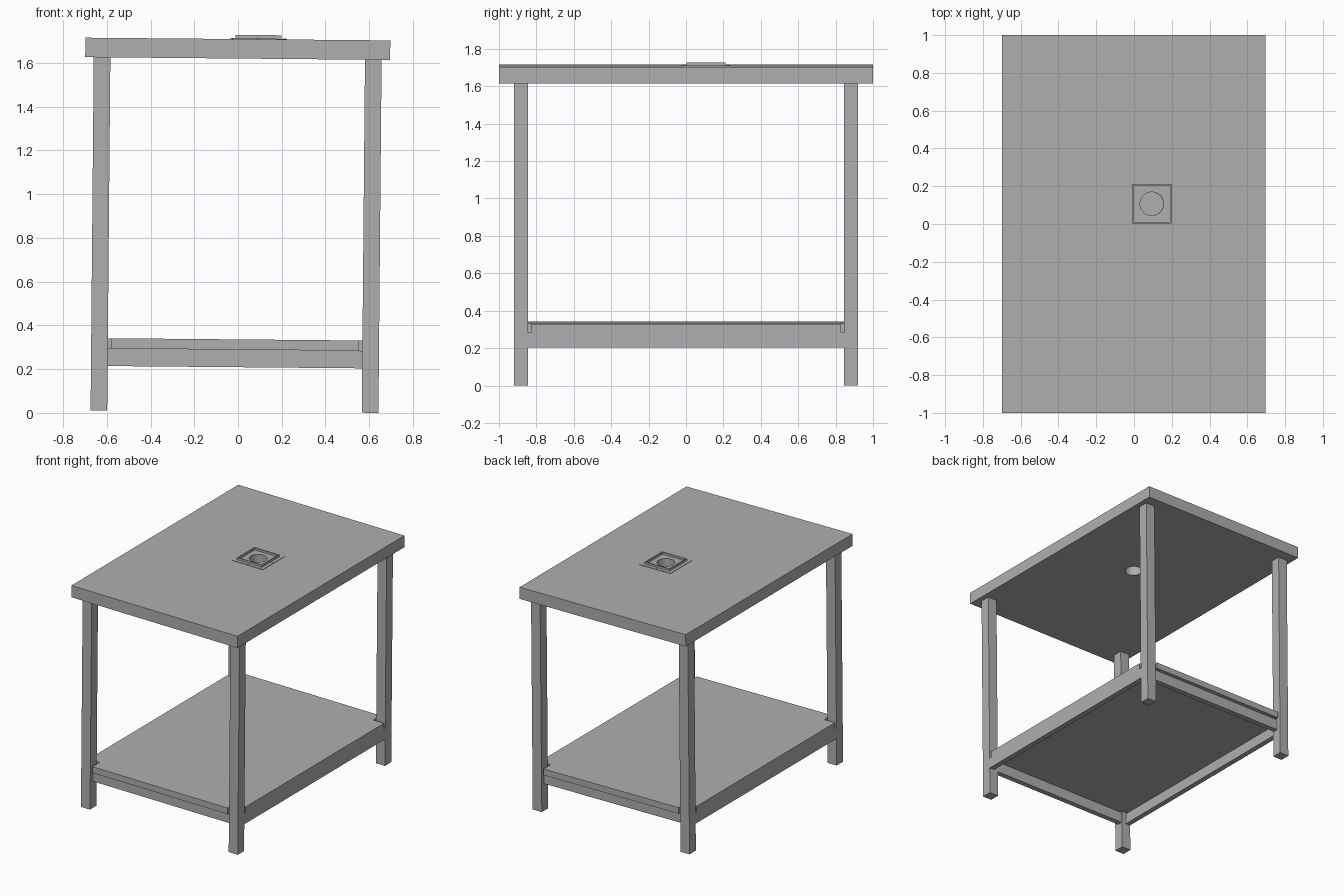
import bpy, bmesh, math
from mathutils import Matrix

cube = bpy.data.objects.get("Cube")
if cube:
    bpy.data.objects.remove(cube, do_unlink=True)

GREY = (0.43, 0.43, 0.43, 1.0)
steel = bpy.data.materials.new("grey_steel")
steel.use_nodes = True
steel.diffuse_color = GREY
steel.node_tree.nodes["Principled BSDF"].inputs["Base Color"].default_value = GREY

# The whole table leans very slightly to one side
LEAN = Matrix.Translation((-0.016, 0, 0.006)) @ Matrix.Rotation(0.009, 4, 'Y')


def rect(cx, cy, hx, hy):
    return [(cx - hx, cy - hy), (cx + hx, cy - hy), (cx + hx, cy + hy), (cx - hx, cy + hy)]


def circle(cx, cy, r, n=48):
    return [(cx + r * math.cos(math.tau * i / n), cy + r * math.sin(math.tau * i / n))
            for i in range(n)]


def plate(name, outlines, z0, z1):
    """Upright prism from flat outlines; outlines inside the first become holes."""
    curve = bpy.data.curves.new(name + "_outline", 'CURVE')
    curve.dimensions = '2D'
    curve.fill_mode = 'BOTH'
    curve.extrude = (z1 - z0) / 2
    for pts in outlines:
        spline = curve.splines.new('POLY')
        spline.points.add(len(pts) - 1)
        for p, (x, y) in zip(spline.points, pts):
            p.co = (x, y, 0, 1)
        spline.use_cyclic_u = True
    temp = bpy.data.objects.new(name + "_temp", curve)
    bpy.context.collection.objects.link(temp)
    graph = bpy.context.evaluated_depsgraph_get()
    mesh = bpy.data.meshes.new_from_object(temp.evaluated_get(graph))
    bpy.data.objects.remove(temp, do_unlink=True)
    bpy.data.curves.remove(curve)

    bm = bmesh.new()
    bm.from_mesh(mesh)
    bmesh.ops.remove_doubles(bm, verts=bm.verts, dist=0.0002)
    bm.transform(LEAN @ Matrix.Translation((0, 0, (z0 + z1) / 2)))
    bmesh.ops.recalc_face_normals(bm, faces=bm.faces)
    for f in bm.faces:
        f.smooth = False
        f.material_index = 0
    bm.to_mesh(mesh)
    bm.free()
    mesh.name = name
    mesh.materials.clear()
    mesh.materials.append(steel)
    obj = bpy.data.objects.new(name, mesh)
    bpy.context.collection.objects.link(obj)
    return obj


# Main dimensions
LEG_X, LEG_Y, LEG_HALF = 0.62, 0.882, 0.038
TOP_UNDER, TOP = 1.614, 1.703
RAIL_LOW, RAIL_TOP, SHELF_TOP = 0.203, 0.283, 0.33
CX, CY = 0.095, 0.107          # centre of the opening

# Table top with a round opening
opening = circle(CX, CY, 0.062)
plate("table_top", [rect(0, 0, 0.697, 1.0), opening], TOP_UNDER, TOP)

# Square fitting around the opening
plate("fitting_flange", [rect(CX, CY, 0.13, 0.13), opening], TOP, TOP + 0.003)
plate("fitting_rim", [rect(CX, CY, 0.105, 0.105), rect(CX, CY, 0.096, 0.096)],
      TOP + 0.003, TOP + 0.019)
for i, (dx, dy) in enumerate([(1, 0), (0, 1), (-1, 0), (0, -1)]):
    plate(f"fitting_screw_{i + 1}", [circle(CX + dx * 0.119, CY + dy * 0.119, 0.006, 12)],
          TOP + 0.003, TOP + 0.005)

# Legs
for side, sx in (("left", 1), ("right", -1)):
    for end, sy in (("front", -1), ("back", 1)):
        plate(f"{end}_{side}_leg", [rect(sx * LEG_X, sy * LEG_Y, LEG_HALF, LEG_HALF)],
              0, TOP_UNDER)

# Lower shelf, notched around the legs
ox, oy = LEG_X + LEG_HALF, LEG_Y + LEG_HALF - 0.002
nx, ny = 0.567, 0.83
quarter = [(ox, ny), (nx, ny), (nx, oy)]
notched = (quarter + [(-x, y) for x, y in reversed(quarter)]
           + [(-x, -y) for x, y in quarter] + [(x, -y) for x, y in reversed(quarter)])
plate("shelf", [notched], RAIL_TOP, SHELF_TOP)

# Rails under the shelf
inner_x, inner_y = LEG_X - LEG_HALF, LEG_Y - LEG_HALF
for name, s in (("left", 1), ("right", -1)):
    plate(name + "_rail", [rect(s * (ox - 0.02), 0, 0.02, inner_y)], RAIL_LOW, RAIL_TOP)
for name, s in (("back", 1), ("front", -1)):
    plate(name + "_rail", [rect(0, s * (inner_y + 0.025), inner_x, 0.02)], RAIL_LOW, RAIL_TOP)
